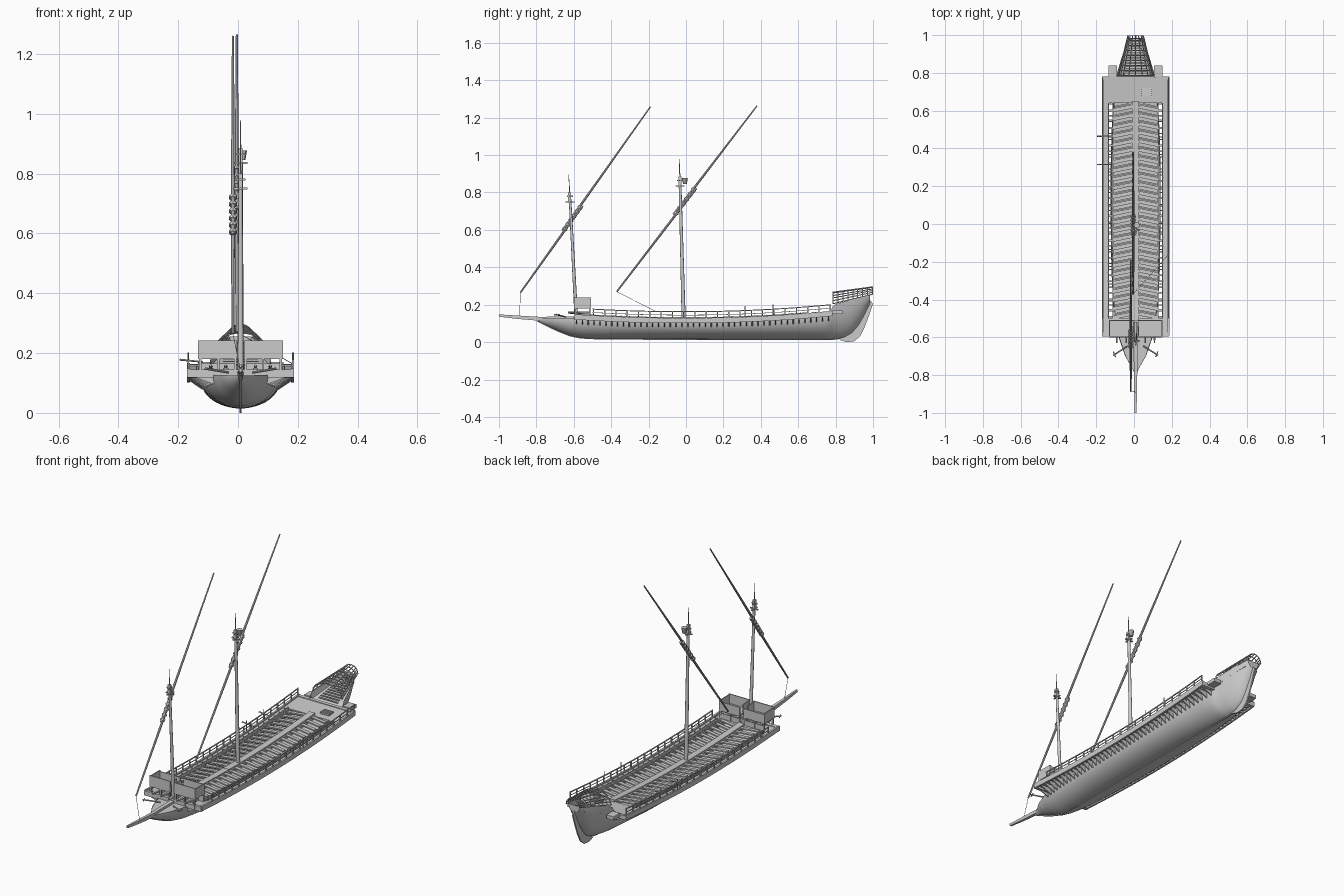
import bpy, bmesh, math
from mathutils import Vector, Matrix

if "Cube" in bpy.data.objects:
    bpy.data.objects.remove(bpy.data.objects["Cube"])

C = 0.0085  # ship centreline in x


def finish(name, bm, smooth=False):
    bmesh.ops.recalc_face_normals(bm, faces=bm.faces)
    me = bpy.data.meshes.new(name)
    bm.to_mesh(me)
    bm.free()
    ob = bpy.data.objects.new(name, me)
    ob.location.x = C
    bpy.context.collection.objects.link(ob)
    if smooth:
        bpy.ops.object.select_all(action='DESELECT')
        bpy.context.view_layer.objects.active = ob
        ob.select_set(True)
        bpy.ops.object.shade_smooth_by_angle(angle=math.radians(40))
    return ob


def lerp(table, y):
    # smooth-stepped lookups are not needed: stations are dense
    if y <= table[0][0]:
        return table[0][1]
    for (a, u), (b, v) in zip(table, table[1:]):
        if y <= b:
            return u + (v - u) * (y - a) / (b - a)
    return table[-1][1]


def zd(y):  # sheer of the outrigger deck
    return 0.117 + (0.04 * (y / 0.8) ** 2 if y > 0 else 0.02 * (y / 0.6) ** 2)


def box(bm, x0, x1, y0, y1, z0, z1, rot=0):
    m = Matrix.Translation(((x0 + x1) / 2, (y0 + y1) / 2, (z0 + z1) / 2)) @ Matrix.Rotation(rot, 4, 'Z') \
        @ Matrix.Diagonal((abs(x1 - x0), abs(y1 - y0), abs(z1 - z0), 1))
    bmesh.ops.create_cube(bm, size=1, matrix=m)


def tube(bm, p, q, r1, r2=None, seg=8):
    p, q = Vector(p), Vector(q)
    d = q - p
    m = Matrix.Translation((p + q) / 2) @ d.to_track_quat('Z', 'Y').to_matrix().to_4x4()
    bmesh.ops.create_cone(bm, cap_ends=True, segments=seg, radius1=r1,
                          radius2=r1 if r2 is None else r2, depth=d.length, matrix=m)


def loft(bm, rings, closed=True, caps=True):
    vs = [[bm.verts.new(p) for p in r] for r in rings]
    n = len(vs[0])
    for a, b in zip(vs, vs[1:]):
        for i in range(n if closed else n - 1):
            j = (i + 1) % n
            bm.faces.new((a[i], a[j], b[j], b[i]))
    if caps:
        bm.faces.new(vs[0])
        bm.faces.new(vs[-1])


def strip(bm, x0, x1, y0, y1, d0, d1, n=24):  # beam following the sheer
    rings = []
    for i in range(n + 1):
        y = y0 + (y1 - y0) * i / n
        z = zd(y)
        rings.append([(x0, y, z + d0), (x1, y, z + d0), (x1, y, z + d1), (x0, y, z + d1)])
    loft(bm, rings)


def plate(bm, pts, x0, x1):  # y-z outline given thickness in x
    loft(bm, [[(x, y, z) for y, z in pts] for x in (x0, x1)])


# hull lines
WIDTH = [(-.8, .003), (-.76, .02), (-.7, .055), (-.6, .09), (-.5, .109), (-.4, .12), (-.25, .128), (0, .132),
         (.3, .132), (.5, .127), (.7, .113), (.8, .098), (.9, .068), (.985, .036)]
KEEL = [(-.8, .116), (-.74, .086), (-.68, .058), (-.62, .034), (-.56, .022), (-.45, .016), (.78, .014), (.84, .022),
        (.89, .05), (.93, .1), (.96, .155), (.985, .21)]


def sheer(y):
    if y < -.6:
        return .127 - (-.6 - y) * .01
    if y > .76:
        return lerp([(.76, zd(.76) - .01), (.79, .2), (.985, .255)], y)
    return zd(y) - .01


# hull shell
bm = bmesh.new()
rings = []
for i in range(91):
    y = -.8 + 1.785 * i / 90
    w, k, s = lerp(WIDTH, y), lerp(KEEL, y), sheer(y)
    e = 1 + .45 * max(0, (abs(y) - .45) / .5)  # sharper sections at the ends
    rings.append([(math.copysign(w * abs(math.sin(t)) ** e, t), y, k + (s - k) * (1 - math.cos(t)))
                  for t in [math.pi / 2 * j / 12 for j in range(-12, 13)]])
loft(bm, rings, closed=False, caps=False)
bm.faces.new([bm.verts.new(p) for p in rings[-1]])
finish('hull', bm, True)

# keel strip along the bottom
bm = bmesh.new()
loft(bm, [[(-.003, y, z + .006), (.003, y, z + .006), (.003, y - (.003 if y < 0 else -.003), z - .003),
           (-.003, y - (.003 if y < 0 else -.003), z - .003)] for y, z in KEEL])
finish('keel', bm)

# inner deck
bm = bmesh.new()
rings = []
for i in range(61):
    y = -.79 + 1.76 * i / 60
    w = lerp(WIDTH, y) * .97
    z = sheer(y) - (.002 if y < -.5 else .008) if y < .77 else .15 + (y - .77) * .35
    rings.append([(-w, y, z), (w, y, z)])
loft(bm, rings, closed=False, caps=False)
finish('inner_deck', bm)

# aft and forward platforms with cross yokes
bm = bmesh.new()
strip(bm, -.178, .178, .64, .78, -.006, .004, 5)
strip(bm, -.178, .178, .765, .782, -.016, .008, 1)
strip(bm, -.178, .178, -.592, -.5, -.006, .004, 3)
strip(bm, -.178, .178, -.595, -.575, -.018, .008, 1)
box(bm, .032, .087, .675, .72, .148, .156)
for i in range(4):
    box(bm, .032, .087, .677 + i * .011, .683 + i * .011, .15, .161)
for s in (-1, 1):
    box(bm, s * .098, s * .143, .782, .838, .15, .17)
finish('platforms', bm)

# outriggers: walkway, outer beam, inner beam, wall rails
bm = bmesh.new()
for s in (-1, 1):
    strip(bm, s * .143, s * .178, -.58, .77, -.003, .004)
    strip(bm, s * .169, s * .179, -.59, .78, -.016, .012)
    strip(bm, s * .141, s * .146, -.5, .64, -.006, .012)
    strip(bm, s * .116, s * .122, -.5, .64, -.012, .006)
    strip(bm, s * .1725, s * .1775, -.5, .775, .043, .048)
    strip(bm, s * .174, s * .177, -.5, .775, .026, .029)
    for i in range(22):
        y = -.495 + i * .0603
        box(bm, s * .172, s * .178, y - .003, y + .003, zd(y), zd(y) + .047)
finish('outriggers', bm)

# brackets from hull to outrigger
bm = bmesh.new()
for s in (-1, 1):
    for i in range(44):
        y = -.585 + i * .0313
        w, z = lerp(WIDTH, y) * .96, zd(y)
        loft(bm, [[(s * w, yy, z - .04), (s * (w + .6 * (.172 - w)), yy, z - .022), (s * .174, yy, z - .008),
                   (s * .174, yy, z - .002), (s * w, yy, z - .004)] for yy in (y - .003, y + .003)])
finish('brackets', bm)

# central gangway
bm = bmesh.new()
strip(bm, -.018, .018, -.51, .65, -.015, .016)
finish('gangway', bm)

# rowing benches, footboards and cross beams
bm = bmesh.new()
for i in range(25):
    y = -.485 + i * .0457
    z = zd(y)
    for s in (-1, 1):
        box(bm, s * .018, s * .118, y - .010, y + .010, z + .004, z + .011, -s * .2)
        box(bm, s * .018, s * .112, y + .014, y + .022, z - .010, z - .004, -s * .2)
        box(bm, s * .11, s * .15, y - .018, y - .012, z - .008, z + .002)
        tube(bm, (s * .147, y, z), (s * .147, y, z + .018), .0022, seg=6)  # thole pin
finish('benches', bm)

# fighting platforms at the bow
bm = bmesh.new()
for s in (-1, 1):
    a, b = s * .012, s * .142
    box(bm, a, b, -.598, -.508, .182, .19)
    box(bm, a, b, -.6, -.594, .18, .242)
    box(bm, b, b - s * .006, -.6, -.508, .18, .238)
    box(bm, a, a + s * .005, -.6, -.54, .18, .236)
    box(bm, a, b, -.513, -.508, .18, .232)
    for x in (.018, .075, .135):
        for y in (-.593, -.515):
            box(bm, s * x - .004, s * x + .004, y - .004, y + .004, .125, .185)
    box(bm, s * .018, s * .135, -.518, -.513, .135, .165)
finish('bow_fighting_platform', bm)

# bow guns and swivel guns
bm = bmesh.new()
for x in (-.1, -.05, 0, .05, .1):
    r = .009 if x == 0 else .006
    tube(bm, (x, -.52, .155), (x, -.63, .158), r, r * .65, 10)
    box(bm, x - .009, x + .009, -.575, -.52, .138, .15)
for y in (.315, .465):
    tube(bm, (-.176, y, zd(y)), (-.176, y, zd(y) + .07), .002, seg=6)
    tube(bm, (-.2035, y, .178), (-.125, y, .17), .0035, .0025)
    tube(bm, (.176, y, zd(y)), (.176, y, zd(y) + .07), .002, seg=6)
finish('guns', bm, True)

# bow spur and anchor beams
bm = bmesh.new()
loft(bm, [[(-w, y, a), (w, y, a), (w, y, b), (-w, y, b)] for y, w, a, b in
          [(-.6, .012, .118, .138), (-.78, .009, .114, .135), (-.9, .007, .124, .142), (-1, .005, .136, .148)]])
for s in (-1, 1):
    tube(bm, (s * .04, -.645, .135), (s * .118, -.695, .148), .004)
    tube(bm, (s * .106, -.705, .146), (s * .118, -.675, .146), .003)
finish('spur', bm)

# rudder
bm = bmesh.new()
plate(bm, [(.82, .012), (.86, 0), (.9, .005), (.93, .03), (.955, .08), (.98, .145), (1, .205), (.985, .222),
           (.972, .19), (.945, .13), (.915, .08), (.88, .04)], -.004, .004)
tube(bm, (0, .99, .214), (0, .93, .225), .003)
finish('rudder', bm)

# arched stern canopy frame


def arch(y, t):
    f = (y - .785) / .21
    hw, z0 = .092 - .05 * f, .205 + .05 * f
    return Vector((hw * math.cos(t), y, z0 + (.062 - .022 * f) * math.sin(t)))


bm = bmesh.new()
N = 12
for i in range(9):
    y = .787 + i * .0262
    for j in range(N):
        tube(bm, arch(y, math.pi * j / N), arch(y, math.pi * (j + 1) / N), .0026, seg=5)
for j in (0, 1, 2, 3, 4.5, 6, 7.5, 9, 10, 11, 12):
    t = math.pi * j / N
    tube(bm, arch(.783, t), arch(.998, t), .0028, seg=5)
for i in range(12):  # stern deck slats
    y = .795 + i * .0165
    w = lerp(WIDTH, y) * .6
    box(bm, -w, w, y - .005, y + .005, .17 + i * .006, .174 + i * .006)
finish('stern_canopy', bm)

# masts with mastheads


def mast(name, yb, yt, zt, ztop, r):
    bm = bmesh.new()
    d = (yt - yb) / (zt - .11)
    tube(bm, (0, yb, .1), (0, yt, zt), r, r * .65, 12)
    tube(bm, (0, yt, zt), (0, yt + d * (ztop - zt), ztop), .003, .001, 6)
    for z, h in ((zt - .05, .03), (zt - .02, .02)):
        y = yb + d * (z - .11)
        box(bm, -h * .8, h * .8, y - .004, y + .004, z - .003, z + .003)
        box(bm, -.004, .004, y - h * .8, y + h * .8, z - .003, z + .003)
    box(bm, -.007, .007, yt - .008, yt + .008, zt - .055, zt)
    return finish(name, bm, True)


mast('main_mast', -.012, -.033, .885, .98, .011)
mast('fore_mast', -.585, -.622, .8, .895, .01)

# masthead basket on the main mast
bm = bmesh.new()
tube(bm, (.006, -.006, .845), (.006, -.006, .878), .01, .016, 8)
finish('masthead_basket', bm)

# lateen yards made of two overlapping spars


def yard(name, x, p, q, a, b):
    bm = bmesh.new()
    p, q = Vector((x, *p)), Vector((x, *q))
    n = Vector((0, -(q - p).z, (q - p).y)).normalized() * .005
    tube(bm, p, p.lerp(q, b) - n, .0045, .0075)
    tube(bm, p.lerp(q, a) + n, q, .0075, .0035)
    for i in range(6):
        f = a + (b - a) * (i + .5) / 6
        c, d = p.lerp(q, f - .004), p.lerp(q, f + .004)
        tube(bm, c, d, .0135)
    finish(name, bm, True)


yard('main_yard', -.0125, (-.37, .27), (.38, 1.264), .41, .56)
yard('fore_yard', -.0255, (-.885, .265), (-.19, 1.259), .33, .47)

# tack ropes
bm = bmesh.new()
tube(bm, (-.0255, -.885, .265), (0, -.89, .14), .0012, seg=5)
tube(bm, (-.0125, -.37, .27), (.176, -.16, .163), .0012, seg=5)
finish('ropes', bm)
